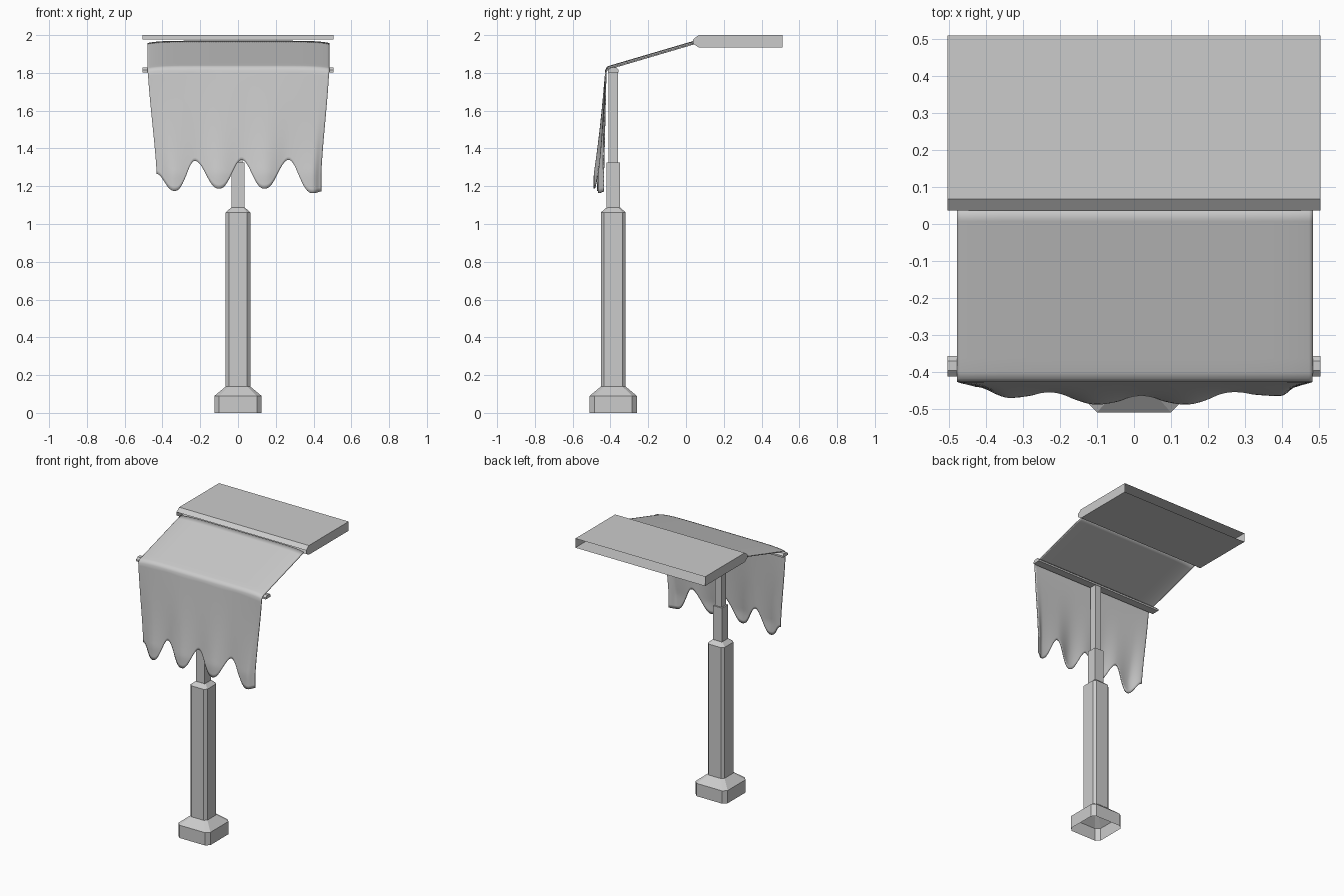
import bpy, bmesh, math

if "Cube" in bpy.data.objects:
    bpy.data.objects.remove(bpy.data.objects["Cube"])

POST_Y = -0.385


def make(name, verts, faces):
    me = bpy.data.meshes.new(name)
    me.from_pydata(verts, [], faces)
    bm = bmesh.new()
    bm.from_mesh(me)
    bmesh.ops.recalc_face_normals(bm, faces=bm.faces)
    bm.to_mesh(me)
    bm.free()
    ob = bpy.data.objects.new(name, me)
    bpy.context.collection.objects.link(ob)
    return ob


def ring(half, cut, z):
    """Square with cut corners around the post axis."""
    a, b = half, half - cut
    pts = [(a, -b), (a, b), (b, a), (-b, a), (-a, b), (-a, -b), (-b, -a), (b, -a)]
    return [(x, POST_Y + y, z) for x, y in pts]


def tower(name, levels):
    """Stack of rings, closed on top and open underneath."""
    verts, faces = [], []
    for half, cut, z in levels:
        verts += ring(half, cut, z)
    for k in range(len(levels) - 1):
        for i in range(8):
            j = (i + 1) % 8
            faces.append((k * 8 + i, k * 8 + j, k * 8 + 8 + j, k * 8 + 8 + i))
    faces.append(tuple(range(len(verts) - 8, len(verts))))
    return make(name, verts, faces)


def extrude_x(name, profile, half, skip=()):
    """Extrude a (y, z) profile along x, leaving out the skipped sides."""
    n = len(profile)
    verts = [(s * half, y, z) for s in (-1, 1) for y, z in profile]
    faces = [tuple(range(n)), tuple(range(n, 2 * n))]
    faces += [(i, (i + 1) % n, n + (i + 1) % n, n + i) for i in range(n) if i not in skip]
    return make(name, verts, faces)


def box_post(name, half, z0, z1):
    prof = [(POST_Y - half, z0), (POST_Y + half, z0), (POST_Y + half, z1), (POST_Y - half, z1)]
    return extrude_x(name, prof, half, skip=(0,))


# Post with flared foot, then two telescoping square sections
tower("post", [(.125, .025, 0), (.125, .025, .09), (.065, .017, .14),
               (.065, .017, 1.062), (.036, .008, 1.087)])
box_post("middle_post", .035, 1.08, 1.325)
box_post("upper_post", .025, 1.32, 1.812)

# Crossbar carrying the cloth
extrude_x("crossbar", [(-.412, 1.803), (-.357, 1.803), (-.357, 1.815),
                       (-.37, 1.828), (-.397, 1.828), (-.412, 1.815)], .505)

# Roof slab: bevelled front lip, open at the back and under the lip
extrude_x("roof_slab", [(.51, 1.935), (.51, 2.0), (.067, 2.0), (.037, 1.977),
                        (.037, 1.955), (.067, 1.935)], .505, skip=(0, 3, 4))

# Cloth: bottom hem key points (x, z, y)
HEM = [(-.43, 1.265, -.437), (-.335, 1.175, -.467), (-.225, 1.335, -.455),
       (-.1, 1.187, -.485), (.02, 1.34, -.467), (.14, 1.187, -.485),
       (.265, 1.34, -.455), (.395, 1.163, -.462), (.44, 1.172, -.437)]


def hem(x):
    for (x0, z0, y0), (x1, z1, y1) in zip(HEM, HEM[1:]):
        if x <= x1 + 1e-6:
            w = (1 - math.cos(math.pi * (x - x0) / (x1 - x0))) / 2
            up = (w if z1 > z0 else 1 - w) ** 1.2
            return min(z0, z1) + abs(z1 - z0) * up, y0 + (y1 - y0) * w
    return HEM[-1][1:]


def cloth():
    cols, slope, hang = 96, 12, 28
    verts = []
    for i in range(cols + 1):
        u = i / cols
        edge = abs(2 * u - 1)
        droop = .012 * edge ** 8
        x_top = -.478 + .961 * u
        x_low = -.43 + .87 * u
        # sloping part from the roof lip to the crossbar
        for k in range(slope + 1):
            t = k / slope
            verts.append((x_top, .045 - .445 * t, 1.967 - .131 * t - droop))
        # rounded bend over the bar
        verts.append((x_top, -.416, 1.830 - droop))
        verts.append((x_top, -.424, 1.815 - droop))
        # hanging part with folds growing towards the hem
        hz, hy = hem(x_low)
        for k in range(1, hang + 1):
            t = k / hang
            z = 1.815 - droop * (1 - t) + (hz - 1.815) * t
            d = min(1, (1.815 - z) / .55)
            s = d * d * (3 - 2 * d) * .35 + d * .65
            flat = -.437 - .035 * (1 - edge ** 2)
            y = -.424 + (flat + .424) * d + (hy - flat) * d ** 2.5
            verts.append((x_top + (x_low - x_top) * s, y, z))
    rows = slope + 3 + hang
    faces = [(i * rows + k, i * rows + k + 1, (i + 1) * rows + k + 1, (i + 1) * rows + k)
             for i in range(cols) for k in range(rows - 1)]
    ob = make("cloth", verts, faces)
    mod = ob.modifiers.new("thickness", 'SOLIDIFY')
    mod.thickness = .007
    mod.offset = 0
    for p in ob.data.polygons:
        p.use_smooth = True
    bpy.context.view_layer.objects.active = ob
    ob.select_set(True)
    bpy.ops.object.shade_smooth_by_angle(angle=math.radians(50))


cloth()
